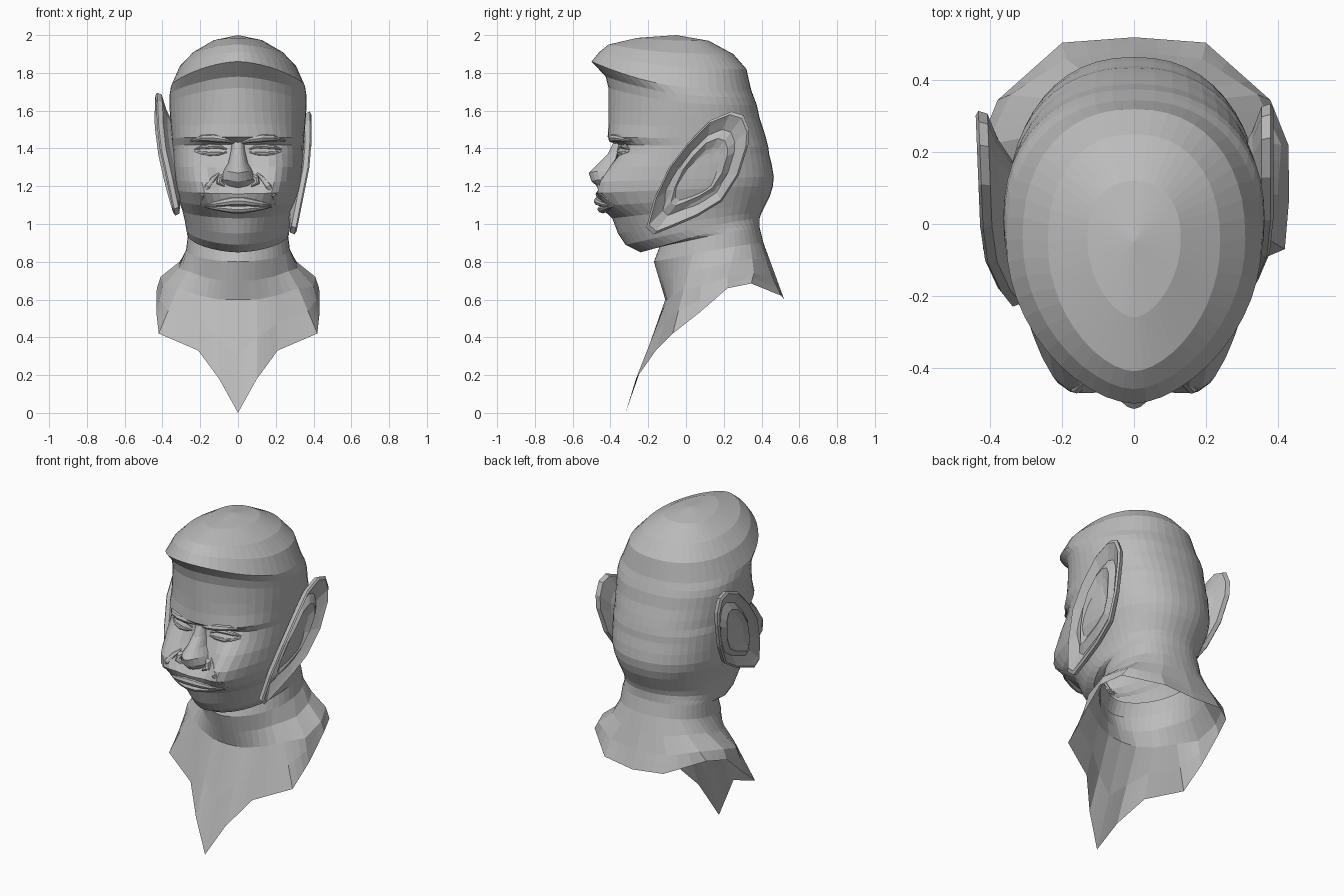
import bpy, bmesh
from math import sin, cos, pi, exp, copysign
from mathutils import Vector
from mathutils.bvhtree import BVHTree

old = bpy.data.objects.get("Cube")
if old:
    bpy.data.objects.remove(old, do_unlink=True)

grey = bpy.data.materials.new("clay grey")
grey.use_nodes = True
COLOUR = (0.5, 0.5, 0.5, 1)
grey.diffuse_color = COLOUR
grey.node_tree.nodes["Principled BSDF"].inputs["Base Color"].default_value = COLOUR


def loft(name, rings, first_cap=None, last_cap=None):
    """Skin closed rings of points; caps are optional centre points."""
    bm = bmesh.new()
    loops = [[bm.verts.new(p) for p in ring] for ring in rings]
    n = len(loops[0])
    for a, b in zip(loops, loops[1:]):
        for i in range(n):
            j = (i + 1) % n
            bm.faces.new((a[i], a[j], b[j], b[i]))
    for loop, cap in ((loops[0], first_cap), (loops[-1], last_cap)):
        if cap is not None:
            c = bm.verts.new(cap)
            for i in range(n):
                bm.faces.new((loop[i], loop[(i + 1) % n], c))
    bmesh.ops.recalc_face_normals(bm, faces=bm.faces)
    mesh = bpy.data.meshes.new(name)
    bm.to_mesh(mesh)
    bm.free()
    mesh.materials.append(grey)
    obj = bpy.data.objects.new(name, mesh)
    bpy.context.collection.objects.link(obj)
    return obj


# Head: rings of front height, back height, half width, front y, back y
HALF = 24
HEAD = [
    (1.985, 1.97, .13, -.26, .12), (1.95, 1.9, .24, -.41, .25),
    (1.91, 1.82, .31, -.46, .32), (1.86, 1.71, .355, -.5, .345),
    (1.78, 1.67, .362, -.425, .36), (1.72, 1.63, .364, -.41, .375),
    (1.6, 1.56, .36, -.41, .39), (1.53, 1.5, .355, -.41, .41),
    (1.46, 1.45, .35, -.415, .425), (1.42, 1.41, .348, -.365, .435),
    (1.37, 1.37, .347, -.37, .44), (1.3, 1.31, .345, -.4, .455),
    (1.22, 1.25, .342, -.43, .465), (1.16, 1.2, .335, -.455, .46),
    (1.09, 1.15, .315, -.45, .445), (1.03, 1.1, .295, -.39, .42),
    (.95, 1.06, .282, -.36, .4), (.89, 1.03, .275, -.32, .39),
    (.85, 1.01, .27, -.24, .39), (.88, .98, .265, -.14, .39),
    (.8, .9, .275, -.17, .41),
]
# Soft pushes on the face: x, z, x radius, z radius, forward amount
PUSHES = [(.21, 1.2, .09, .12, .085), (.13, 1.41, .08, .03, -.03),
          (.09, 1.27, .04, .07, -.02), (0, 1.15, .15, .05, .025)]


def power(v, p):
    return copysign(abs(v) ** (2 / p), v)


def head_ring(zf, zb, w, yf, yb):
    mid, depth = (yf + yb) / 2 + .03, (yb - yf) / 2
    tilt = 3 if zf > 1.7 else 1.4            # the fringe drops quickly
    face = 1.75 + .85 * exp(-((zf - 1.32) / .19) ** 2)
    ring = []
    for i in range(2 * HALF):
        t = pi * i / HALF
        z = zb + (zf - zb) * ((1 + cos(t)) / 2) ** tilt
        front = max(0, cos(t)) ** .3
        p = 2.25 + (face - 2.25) * front
        reach = mid - yf if cos(t) > 0 else yb - mid
        x, y = w * power(sin(t), p), mid - reach * power(cos(t), p)
        if y < -.1:
            for px, pz, rx, rz, amount in PUSHES:
                y -= amount * exp(-((abs(x) - px) / rx) ** 2 - ((z - pz) / rz) ** 2)
        ring.append(Vector((x, y, z)))
    return ring


# Shoulder ring and pointed hem, front to back on one side
SHOULDER = [(0, -.11, .6), (.1, -.1, .6), (.2, -.07, .62), (.32, -.01, .66),
            (.4, .08, .67), (.41, .22, .72), (.345, .36, .74), (.19, .46, .71), (0, .48, .71)]
HEM = [(0, -.32, 0), (.1, -.265, .18), (.21, -.16, .33), (.42, -.07, .42),
       (.432, .07, .53), (.43, .22, .66), (.38, .345, .685), (.2, .505, .62), (0, .52, .6)]


def half_to_ring(points):
    steps = HALF // (len(points) - 1)
    ring = []
    for a, b in zip(points, points[1:]):
        ring += [Vector(a).lerp(Vector(b), k / steps) for k in range(steps)]
    ring.append(Vector(points[-1]))
    return ring + [Vector((-v.x, v.y, v.z)) for v in ring[-2:0:-1]]


def blend(a, b, f):
    return [p.lerp(q, f) for p, q in zip(a, b)]


rings = [head_ring(*row) for row in HEAD]
shoulder, hem = half_to_ring(SHOULDER), half_to_ring(HEM)
slope = blend(rings[-1], shoulder, .5)
for v in slope:                      # hollow curve from neck to shoulder
    v.x *= .93
rings += [slope, shoulder, blend(shoulder, hem, .5), hem]
head = loft("head_and_neck", rings, first_cap=(0, -.05, 2))

tree = BVHTree.FromPolygons([v.co for v in head.data.vertices],
                            [tuple(f.vertices) for f in head.data.polygons])


def snap(x, z):
    """Point on the front of the face."""
    return tree.ray_cast(Vector((x, -1, z)), Vector((0, 1, 0)))[0]


def fold(name, path, thick, tall, sides=8):
    """Tapered flesh roll lying on the face along (x, z) points."""
    pts = [snap(x, z) for x, z in path]
    out = Vector((0, -1, 0))
    loops = []
    for i, c in enumerate(pts):
        along = pts[min(i + 1, len(pts) - 1)] - pts[max(i - 1, 0)]
        across = along.cross(out).normalized()
        s = .25 + .75 * sin(pi * i / (len(pts) - 1))
        loops.append([c + out * thick * s * cos(2 * pi * k / sides)
                      + across * tall * s * sin(2 * pi * k / sides) for k in range(sides)])
    return loft(name, loops, pts[0], pts[-1])


# Paired face folds
for side, tag in ((1, "left"), (-1, "right")):
    def path(*pts):
        return [(side * x, z) for x, z in pts]
    fold(tag + "_brow", path((.02, 1.43), (.07, 1.447), (.13, 1.455), (.19, 1.455), (.25, 1.44)), .028, .022)
    fold(tag + "_upper_lid", path((.06, 1.395), (.1, 1.41), (.15, 1.41), (.19, 1.405), (.23, 1.395)), .018, .014)
    fold(tag + "_lower_lid", path((.06, 1.38), (.1, 1.372), (.15, 1.37), (.19, 1.375), (.23, 1.385)), .012, .012)
    fold(tag + "_cheek_fold", path((.1, 1.27), (.13, 1.24), (.16, 1.2), (.19, 1.15), (.2, 1.1)), .012, .016)
    fold(tag + "_nostril_wing", path((.07, 1.26), (.095, 1.245), (.1, 1.22), (.07, 1.2)), .03, .02)

# Lips
LIP_X = [-.18, -.13, -.08, -.03, .03, .08, .13, .18]
fold("upper_lip", [(x, 1.125 - abs(x) * .15) for x in LIP_X], .025, .024)
fold("lower_lip", [(x, 1.075 + abs(x) * .1) for x in LIP_X], .03, .022)

# Nose: sections of height, front y, half width
NOSE = [(1.43, -.385, .03), (1.37, -.415, .04), (1.31, -.475, .055),
        (1.27, -.515, .08), (1.225, -.5, .1), (1.195, -.465, .09)]
BACK = -.34
nose_rings = [[Vector((w * power(sin(a), 1.8),
                       BACK + (y - BACK) * max(0, power(cos(a), 2.2)),
                       z + .012 * abs(sin(a))))
               for a in [pi * k / 12 for k in range(-6, 7)]] for z, y, w in NOSE]
loft("nose", nose_rings, (0, -.36, 1.44), (0, -.43, 1.185))

# Ears: outline in (y, z), then scale and depth of each ring from back to bowl
EAR = [(.335, 1.5), (.305, 1.575), (.24, 1.595), (.13, 1.55), (.01, 1.43), (-.09, 1.3), (-.17, 1.13),
       (-.21, .98), (-.17, .945), (-.08, .98), (.06, 1.04), (.19, 1.12), (.28, 1.26), (.33, 1.42)]
EAR_RINGS = [(.45, -.09), (.7, -.05), (.97, -.025), (1, 0), (.95, .008),
             (.87, -.005), (.7, -.03), (.55, -.01), (.4, -.03)]


def ear(name, side, shift):
    cy, cz = .08, 1.28

    def place(y, z, depth):
        x = min(.38, .3 + .2 * (z - .95)) + depth
        return Vector((side * (x + shift.x * (1 + y)), y + shift.y, z + shift.z))
    loops = [[place(cy + (y - cy) * s, cz + (z - cz) * s, d) for y, z in EAR] for s, d in EAR_RINGS]
    loft(name, loops, place(cy, cz, -.1), place(cy, cz, -.04))


ear("left_ear", 1, Vector((0, 0, 0)))
ear("right_ear", -1, Vector((.04, -.02, .1)))
